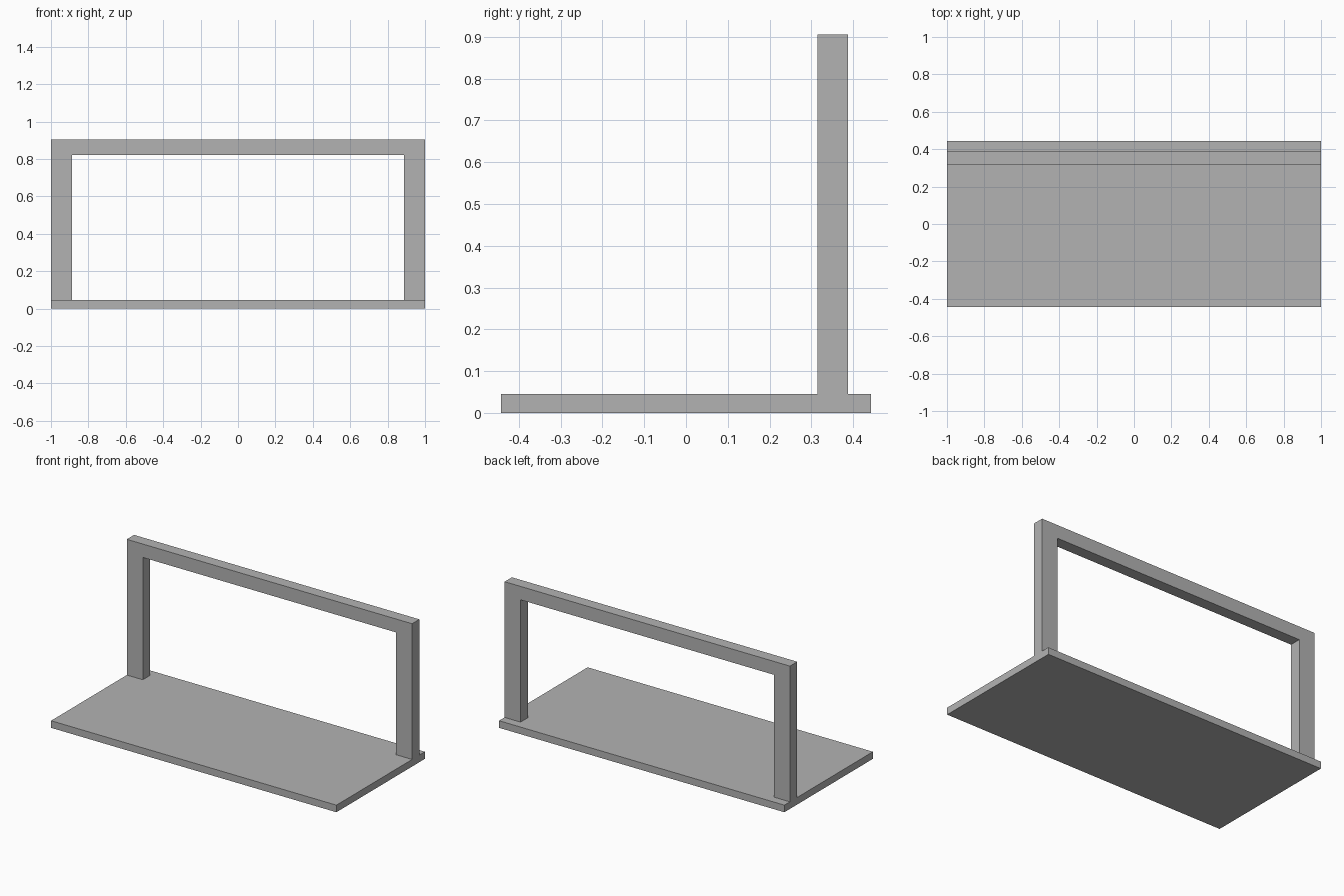
import bpy
import bmesh

cube = bpy.data.objects.get("Cube")
if cube:
    bpy.data.objects.remove(cube, do_unlink=True)

grey = bpy.data.materials.new("plain_grey")
grey.use_nodes = True
colour = (0.45, 0.45, 0.45, 1)
grey.diffuse_color = colour
grey.node_tree.nodes["Principled BSDF"].inputs["Base Color"].default_value = colour


def extrude_profile(name, points, y_front, y_back):
    """Extrude an (x, z) outline from y_front to y_back."""
    bm = bmesh.new()
    face = bm.faces.new([bm.verts.new((x, y_front, z)) for x, z in points])
    result = bmesh.ops.extrude_face_region(bm, geom=[face])
    for item in result["geom"]:
        if isinstance(item, bmesh.types.BMVert):
            item.co.y = y_back
    bmesh.ops.recalc_face_normals(bm, faces=bm.faces)
    mesh = bpy.data.meshes.new(name)
    bm.to_mesh(mesh)
    bm.free()
    mesh.materials.append(grey)
    obj = bpy.data.objects.new(name, mesh)
    bpy.context.collection.objects.link(obj)
    return obj


base_top, frame_top = 0.045, 0.905
inner_x, beam_bottom = 0.888, 0.82

# Flat base slab
extrude_profile("base_plate",
                [(-1, 0), (1, 0), (1, base_top), (-1, base_top)],
                -0.443, 0.443)

# Upright frame: two posts joined by a top beam
half = [(inner_x, beam_bottom), (inner_x, base_top), (1, base_top), (1, frame_top)]
extrude_profile("upright_frame",
                half + [(-x, z) for x, z in reversed(half)],
                0.315, 0.388)
